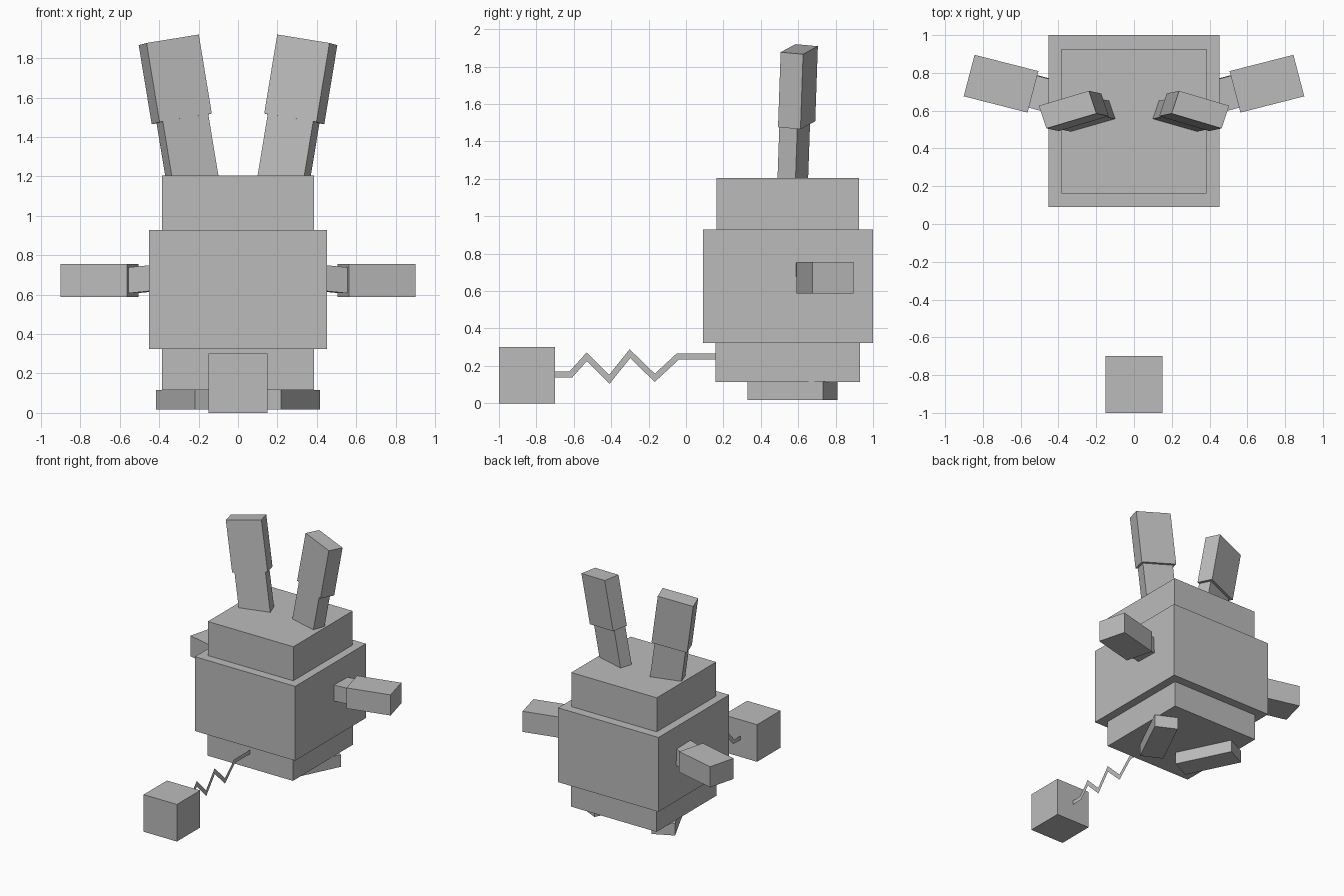
import bpy, bmesh
from mathutils import Vector as V

if "Cube" in bpy.data.objects:
    bpy.data.objects.remove(bpy.data.objects["Cube"], do_unlink=True)

grey = bpy.data.materials.new("plain grey")
grey.use_nodes = True
grey.diffuse_color = (0.5, 0.5, 0.5, 1)
grey.node_tree.nodes["Principled BSDF"].inputs["Base Color"].default_value = (0.5, 0.5, 0.5, 1)


def finish(name, bm):
    mesh = bpy.data.meshes.new(name)
    bm.to_mesh(mesh)
    bm.free()
    mesh.materials.append(grey)
    obj = bpy.data.objects.new(name, mesh)
    bpy.context.collection.objects.link(obj)
    return obj


def block(name, corner, a, b, c, side=1):
    """Box spanned by three edge vectors from a corner; side -1 mirrors it in x."""
    bm = bmesh.new()
    bmesh.ops.create_cube(bm, size=1)
    for v in bm.verts:
        p = corner + a * (v.co.x + 0.5) + b * (v.co.y + 0.5) + c * (v.co.z + 0.5)
        v.co = V((p.x * side, p.y, p.z))
    bmesh.ops.recalc_face_normals(bm, faces=bm.faces)
    return finish(name, bm)


def upright(name, half_x, y0, y1, z0, z1):
    return block(name, V((-half_x, y0, z0)), V((2 * half_x, 0, 0)),
                 V((0, y1 - y0, 0)), V((0, 0, z1 - z0)))


def ribbon(name, path, width):
    """Flat mitred strip in the x = 0 plane, following (y, z) points."""
    pts = [V(p) for p in path]
    normals = []
    for p, q in zip(pts, pts[1:]):
        d = (q - p).normalized()
        normals.append(V((-d.y, d.x)))
    bm = bmesh.new()
    rows = []
    for i, p in enumerate(pts):
        n0, n1 = normals[max(i - 1, 0)], normals[min(i, len(normals) - 1)]
        m = (n0 + n1).normalized()
        m *= width / 2 / m.dot(n0)
        rows.append([bm.verts.new((0, *(p + s * m))) for s in (-1, 1)])
    for r, s in zip(rows, rows[1:]):
        bm.faces.new((r[0], s[0], s[1], r[1]))
    return finish(name, bm)


# Stacked body
upright("lower_body", 0.385, 0.157, 0.93, 0.115, 0.323)
upright("main_body", 0.452, 0.09, 1.0, 0.323, 0.928)
upright("head_top", 0.385, 0.162, 0.926, 0.928, 1.205)

# Weight hanging on a zigzag cord
upright("weight", 0.15, -1.0, -0.7, 0, 0.302)
ribbon("zigzag_cord", [(0.16, 0.249), (-0.045, 0.249), (-0.167, 0.136), (-0.30, 0.265),
                       (-0.41, 0.128), (-0.53, 0.249), (-0.615, 0.155), (-0.70, 0.155)], 0.032)

# Paired ears, arms and feet
ear_corner = V((0.133, 0.571, 1.519))
ear_up, ear_wide, ear_deep = V((0.066, 0.014, 0.401)), V((0.265, -0.079, -0.043)), V((0.04, 0.12, -0.011))
arm_deep = V((-0.0575, 0.2195, 0))

for label, side in (("left", 1), ("right", -1)):
    block(label + "_ear_tip", ear_corner, ear_wide, ear_deep, ear_up, side)
    block(label + "_ear_base", ear_corner + ear_wide * 0.065 + ear_deep * 0.015,
          ear_wide * 0.87, ear_deep * 0.8, ear_up * -0.85, side)
    block(label + "_upper_arm", V((0.43, 0.585, 0.62)), V((0.16, 0.043, -0.016)),
          arm_deep * 0.77, V((0.012, 0, 0.13)), side)
    block(label + "_forearm", V((0.5635, 0.59, 0.587)), V((0.338, 0.086, 0)),
          arm_deep, V((0, 0, 0.168)), side)
    block(label + "_foot", V((0.217, 0.33, 0.018)), V((0.198, 0.403, 0)),
          V((-0.157, 0.077, 0)), V((0, 0, 0.099)), side)
